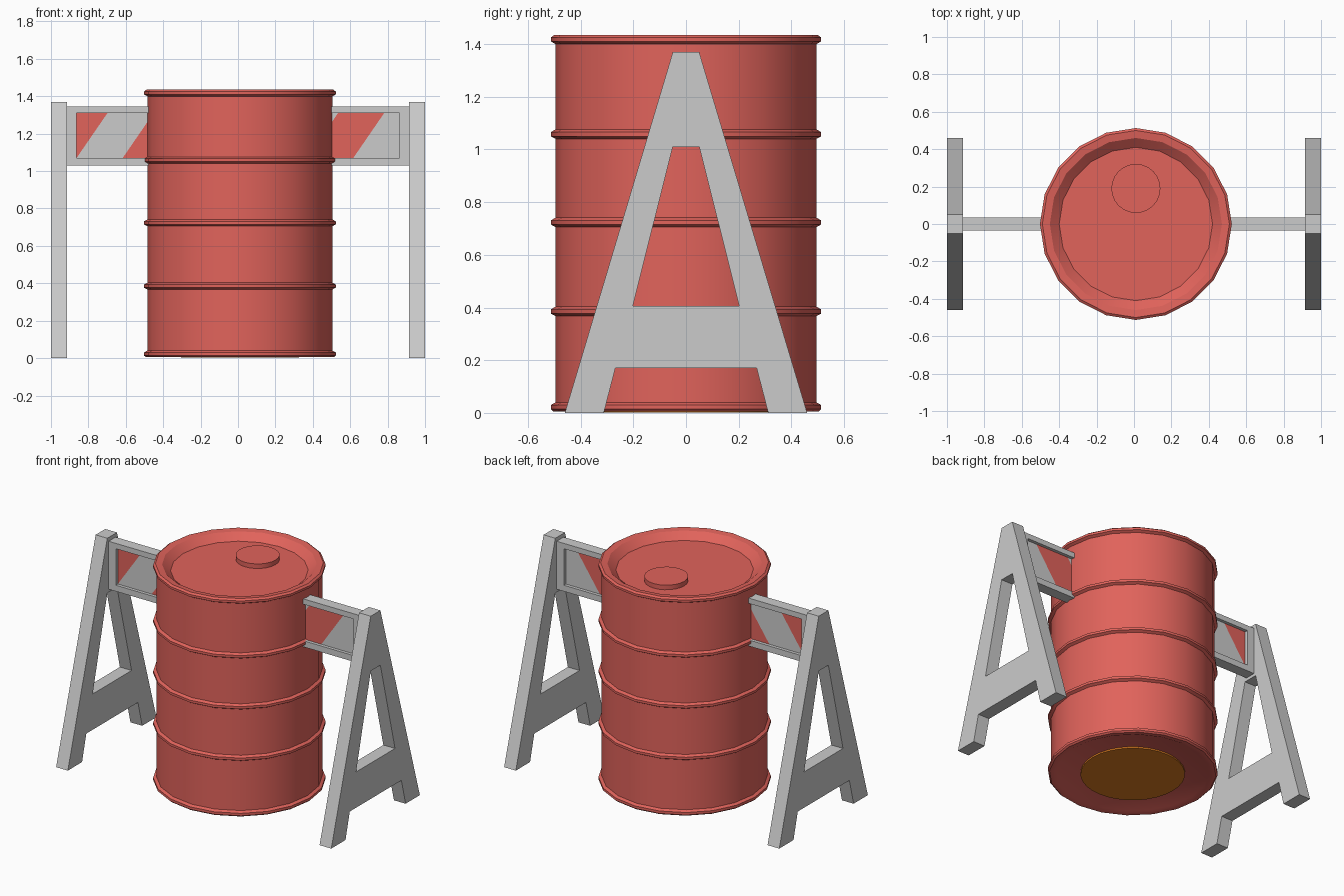
import bpy, bmesh
from math import sin, cos, pi, radians

if "Cube" in bpy.data.objects:
    bpy.data.objects.remove(bpy.data.objects["Cube"])


def material(name, rgb):
    m = bpy.data.materials.new(name)
    m.diffuse_color = (*rgb, 1)
    m.use_nodes = True
    m.node_tree.nodes["Principled BSDF"].inputs["Base Color"].default_value = m.diffuse_color
    return m


red = material("red_paint", (0.75, 0.125, 0.105))
pale = material("pale_paint", (0.87, 0.87, 0.87))
orange = material("orange_paint", (0.7, 0.2, 0.015))


def finish(name, bm, mat=None):
    bmesh.ops.recalc_face_normals(bm, faces=bm.faces)
    me = bpy.data.meshes.new(name)
    bm.to_mesh(me)
    bm.free()
    ob = bpy.data.objects.new(name, me)
    bpy.context.collection.objects.link(ob)
    if mat:
        me.materials.append(mat)
    return ob


def smooth(ob):
    bpy.ops.object.select_all(action='DESELECT')
    ob.select_set(True)
    bpy.context.view_layer.objects.active = ob
    bpy.ops.object.shade_smooth_by_angle(angle=radians(30))


def lathe(name, profile, sides, cx, cy, mat):
    """Revolve (radius, z) points; both ends are closed with flat caps."""
    bm = bmesh.new()
    rings = [[bm.verts.new((cx + r * cos(2 * pi * i / sides), cy + r * sin(2 * pi * i / sides), z))
              for i in range(sides)] for r, z in profile]
    for a, b in zip(rings, rings[1:]):
        for i in range(sides):
            j = (i + 1) % sides
            bm.faces.new((a[i], a[j], b[j], b[i]))
    bm.faces.new(rings[0][::-1])
    bm.faces.new(rings[-1])
    ob = finish(name, bm, mat)
    smooth(ob)
    return ob


def prism(bm, base, offset):
    """Extrude a flat outline along an offset."""
    face = bm.faces.new([bm.verts.new(p) for p in base])
    res = bmesh.ops.extrude_face_region(bm, geom=[face], use_keep_orig=True)
    verts = [v for v in res["geom"] if isinstance(v, bmesh.types.BMVert)]
    bmesh.ops.translate(bm, verts=verts, vec=offset)


# Barrel with rolled hoops and a recessed lid
CX, R, RH = 0.01, 0.495, 0.513
profile = [(0.46, 0.012), (0.475, 0.005), (0.503, 0.005), (RH, 0.014), (RH, 0.03), (R, 0.04)]
for z in (0.385, 0.723, 1.058):
    profile += [(R, z - 0.018), (RH, z - 0.008), (RH, z + 0.008), (R, z + 0.018)]
profile += [(R, 1.40), (RH, 1.41), (RH, 1.425), (0.50, 1.435), (0.46, 1.43), (0.41, 1.388)]
lathe("barrel", profile, 20, CX, 0, red)

# Lid cap and base disc
lathe("barrel_cap", [(0.131, 1.38), (0.131, 1.418)], 24, CX, 0.19, red)
lathe("barrel_base_disc", [(0.315, 0.002), (0.315, 0.02)], 32, CX, 0, orange)

# A-shaped end supports: one quarter outline mirrored in x and y
half = [(0, .17), (.268, .17), (.312, 0), (.46, 0), (.05, 1.37), (0, 1.37),
        (0, 1.01), (.05, 1.01), (.202, .405), (0, .405)]
bm = bmesh.new()
prism(bm, [(0.915, y, z) for y, z in half], (0.085, 0, 0))
seam = [f for f in bm.faces if all(abs(v.co.y) < 1e-5 for v in f.verts)]
bmesh.ops.recalc_face_normals(bm, faces=bm.faces)
bmesh.ops.delete(bm, geom=seam, context='FACES_ONLY')
supports = finish("end_supports", bm)
mirror = supports.modifiers.new("mirror", 'MIRROR')
mirror.use_axis = (True, True, False)

# Sign frame: two long rails and two end posts
X0, X1, Z0, Z1 = 0.915, 0.863, 1.07, 1.31
bm = bmesh.new()
for xa, xb, za, zb in ((-X0, X0, 1.03, Z0), (-X0, X0, Z1, 1.345),
                       (-X0, -X1, Z0, Z1), (X1, X0, Z0, Z1)):
    prism(bm, [(xa, -.036, za), (xb, -.036, za), (xb, -.036, zb), (xa, -.036, zb)], (0, .072, 0))
finish("sign_frame", bm)

# Slanted warning stripes, alternating colours, trimmed at the panel ends
W, SLANT = 2 * X1 / 7, 0.165
stripes = {"red_stripes": (red, bmesh.new()), "pale_stripes": (pale, bmesh.new())}
for n in range(8):
    a, b = -X1 + W * (n - 1), -X1 + W * n
    if n == 0:
        continue
    mat, bm = stripes["red_stripes" if n % 2 == 0 else "pale_stripes"]
    top_a, top_b = a + SLANT, min(b + SLANT, X1)
    pts = [(a, Z0), (b, Z0), (top_b, Z1), (top_a, Z1)]
    prism(bm, [(x, -.015, z) for x, z in pts], (0, .03, 0))
# Corner triangle that completes the first red stripe
prism(stripes["red_stripes"][1],
      [(-X1, -.015, Z0), (-X1 + SLANT, -.015, Z1), (-X1, -.015, Z1)], (0, .03, 0))
for name, (mat, bm) in stripes.items():
    finish(name, bm, mat)
